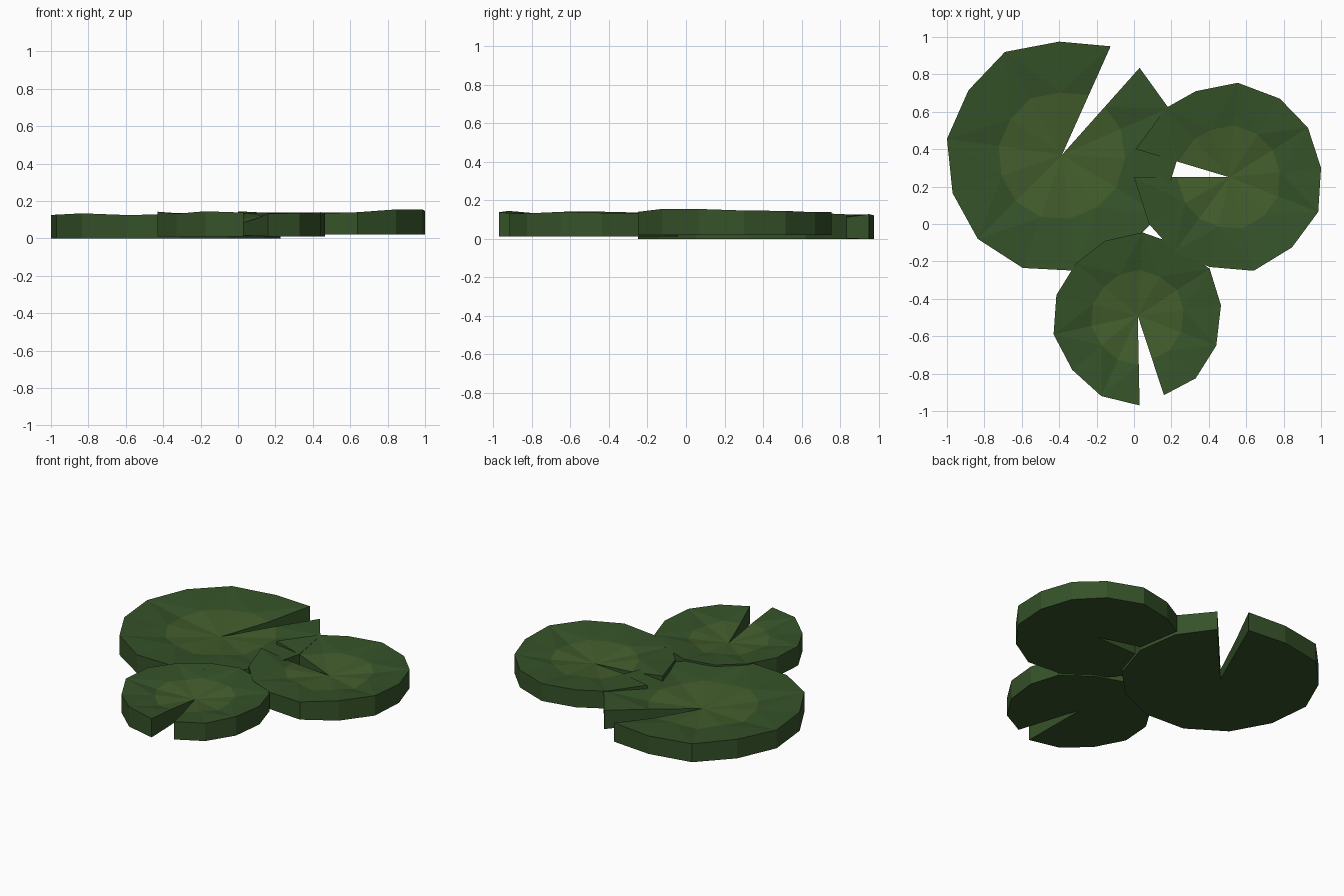
import bpy, bmesh, random
from mathutils import Vector

if "Cube" in bpy.data.objects:
    bpy.data.objects.remove(bpy.data.objects["Cube"])

random.seed(4)


def material(name, color):
    m = bpy.data.materials.new(name)
    m.diffuse_color = (*color, 1)
    m.use_nodes = True
    m.node_tree.nodes["Principled BSDF"].inputs["Base Color"].default_value = m.diffuse_color
    return m


LEAF = material("leaf_green", (0.036, 0.085, 0.022))
HEART = material("leaf_heart", (0.055, 0.108, 0.025))


def lily_pad(name, center, base, rim, heights):
    """Notched thick disc: near-flat underside, straight wall, rippled dished top."""
    bm = bmesh.new()
    c = Vector(center)
    pts = [Vector(p) for p in rim]
    low = [bm.verts.new((p.x, p.y, base)) for p in pts]
    top = [bm.verts.new((p.x, p.y, h)) for p, h in zip(pts, heights)]
    mid = []
    for i, p in enumerate(pts):
        q = c.lerp(p, 0.55)
        z = base + 0.1 + (0.008 if i % 2 else -0.006) + random.uniform(-0.003, 0.003)
        mid.append(bm.verts.new((q.x, q.y, z)))
    c_low = bm.verts.new((c.x, c.y, base + 0.005))
    c_top = bm.verts.new((c.x, c.y, base + 0.073))

    # underside, wall, outer top band and inner fan
    for i in range(len(pts) - 1):
        j = i + 1
        bm.faces.new((c_low, low[j], low[i]))
        bm.faces.new((low[i], low[j], top[j], top[i]))
        if i % 2:
            bm.faces.new((top[i], top[j], mid[i]))
            bm.faces.new((top[j], mid[j], mid[i]))
        else:
            bm.faces.new((top[i], top[j], mid[j]))
            bm.faces.new((top[i], mid[j], mid[i]))
        bm.faces.new((mid[i], mid[j], c_top)).material_index = 1
    # notch walls, split so the dished edge stays exact
    for k in (0, -1):
        bm.faces.new((c_low, mid[k], c_top))
        bm.faces.new((c_low, low[k], mid[k]))
        bm.faces.new((low[k], top[k], mid[k]))
    bmesh.ops.recalc_face_normals(bm, faces=bm.faces)

    me = bpy.data.meshes.new(name)
    bm.to_mesh(me)
    bm.free()
    me.materials.append(LEAF)
    me.materials.append(HEART)
    ob = bpy.data.objects.new(name, me)
    bpy.context.collection.objects.link(ob)
    return ob


# large pad, notch to the back right
lily_pad("large_pad", (-0.385, 0.37), 0.0,
         [(-.125, .95), (-.40, .975), (-.69, .92), (-.885, .715), (-1, .455),
          (-.97, .165), (-.835, -.08), (-.595, -.235), (-.31, -.25),
          (-.05, -.14), (.14, .05), (.228, .335), (.185, .62), (.03, .835)],
         [.128, .122, .125, .13, .125, .127, .134, .125, .13,
          .125, .12, .132, .137, .127])

# medium pad, notch to the left
lily_pad("medium_pad", (0.51, 0.25), 0.02,
         [(0, .25), (.08, 0), (.215, -.15), (.405, -.23), (.64, -.25),
          (.845, -.125), (.985, .065), (1, .30), (.93, .515), (.78, .67),
          (.555, .755), (.33, .71), (.17, .62), (.01, .40)],
         [.145, .14, .135, .133, .14, .155, .155, .147, .145, .138,
          .138, .138, .138, .138])

# small pad, notch to the front
lily_pad("small_pad", (0.02, -0.49), 0.011,
         [(.16, -.915), (.33, -.825), (.44, -.65), (.465, -.435), (.405, -.24),
          (.23, -.11), (.045, -.045), (-.155, -.09), (-.31, -.21),
          (-.415, -.38), (-.43, -.59), (-.33, -.78), (-.175, -.92), (.03, -.97)],
         [.132, .132, .14, .135, .132, .135, .135, .132, .135,
          .14, .143, .132, .145, .138])
